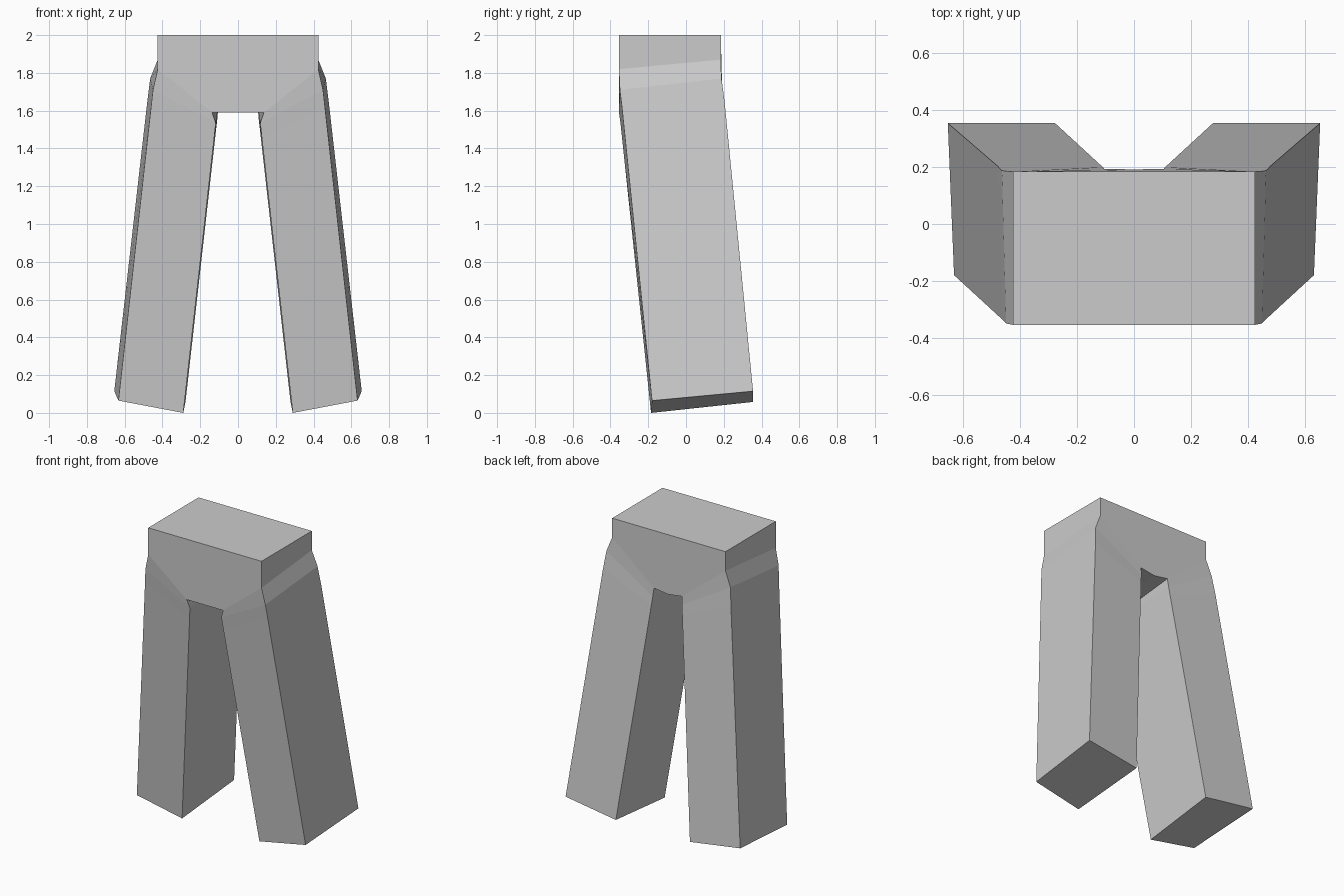
import bpy, bmesh

if "Cube" in bpy.data.objects:
    bpy.data.objects.remove(bpy.data.objects["Cube"])

# Leg cross-sections from hip to cuff: front inner, front outer, back outer, back inner
RINGS = [
    [(.137, -.355, 1.59), (.425, -.355, 1.82), (.425, .184, 1.87), (.105, .194, 1.615)],
    [(.118, -.347, 1.535), (.45, -.35, 1.71), (.465, .188, 1.77), (.109, .200, 1.56)],
    [(.127, -.338, 1.45), (.460, -.339, 1.62), (.480, .204, 1.65), (.116, .206, 1.50)],
    [(.29, -.185, 0), (.633, -.18, .065), (.655, .355, .115), (.278, .355, .058)],
]

bm = bmesh.new()
rings = [[bm.verts.new(p) for p in ring] for ring in RINGS]

# Leg walls and closed cuff
for a, b in zip(rings, rings[1:]):
    for i in range(4):
        j = (i + 1) % 4
        bm.faces.new((a[i], a[j], b[j], b[i]))
bm.faces.new(rings[-1])

# Waist block: front, back, side, top and crotch underside (half, open at x = 0)
fi, fo, bo, bi = rings[0]
ft, bt, fc, bc, fm, bk = [bm.verts.new(p) for p in (
    (.425, -.355, 2), (.425, .184, 2), (0, -.355, 2), (0, .184, 2),
    (0, -.355, 1.59), (0, .192, 1.60))]
for face in ((fc, ft, fo, fi, fm), (bc, bt, bo, bi, bk), (ft, bt, bo, fo),
             (fc, ft, bt, bc), (fm, fi, bi, bk)):
    bm.faces.new(face)

# Mirror to the other leg
geom = bm.verts[:] + bm.edges[:] + bm.faces[:]
bmesh.ops.mirror(bm, geom=geom, axis='X', merge_dist=0.0005)
bmesh.ops.remove_doubles(bm, verts=bm.verts[:], dist=0.0005)
bmesh.ops.recalc_face_normals(bm, faces=bm.faces[:])

mesh = bpy.data.meshes.new("trousers")
bm.to_mesh(mesh)
bm.free()
trousers = bpy.data.objects.new("trousers", mesh)
bpy.context.collection.objects.link(trousers)
